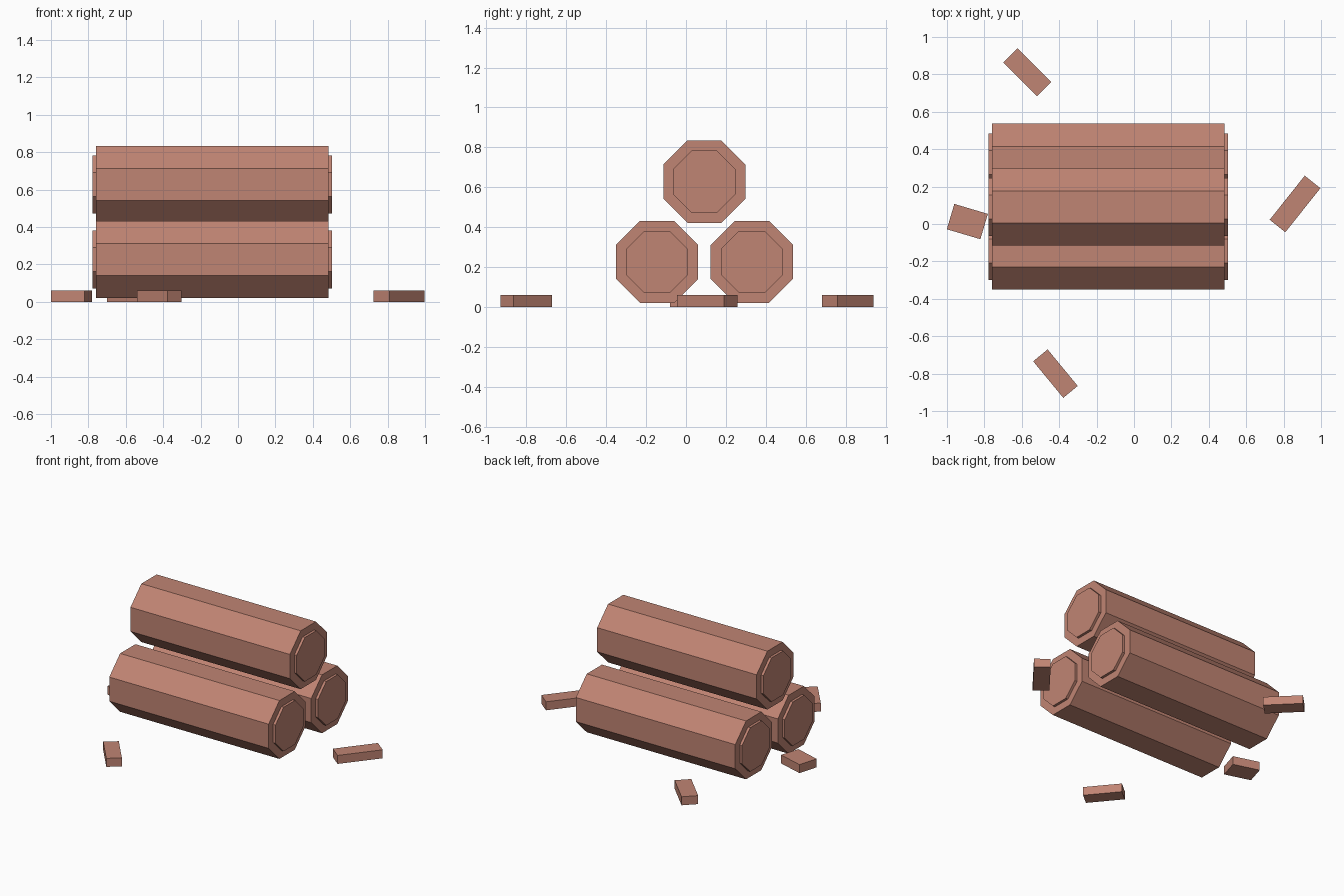
import bpy, bmesh
from math import radians, pi, cos
from mathutils import Matrix

default = bpy.data.objects.get("Cube")
if default:
    bpy.data.objects.remove(default, do_unlink=True)

# Single clay-brown wood colour
wood = bpy.data.materials.new("reddish_wood")
wood.use_nodes = True
color = (0.53, 0.232, 0.172, 1)
wood.diffuse_color = color
shader = next(n for n in wood.node_tree.nodes if n.type == 'BSDF_PRINCIPLED')
shader.inputs["Base Color"].default_value = color
shader.inputs["Roughness"].default_value = 0.9


def add_object(name, bm, location, turn=0):
    mesh = bpy.data.meshes.new(name)
    bm.normal_update()
    bm.to_mesh(mesh)
    bm.free()
    mesh.materials.append(wood)
    obj = bpy.data.objects.new(name, mesh)
    obj.location = location
    obj.rotation_euler.z = radians(turn)
    bpy.context.collection.objects.link(obj)


def add_log(name, y, z):
    """Octagonal log along x with a raised disc on each end."""
    bm = bmesh.new()
    radius = 0.206 / cos(pi / 8)
    turn = Matrix.Rotation(pi / 2, 4, 'Y') @ Matrix.Rotation(pi / 8, 4, 'Z')
    bmesh.ops.create_cone(bm, cap_ends=True, segments=8, radius1=radius,
                          radius2=radius, depth=1.245, matrix=turn)
    bm.normal_update()
    caps = [f for f in bm.faces if len(f.verts) == 8]
    bmesh.ops.inset_region(bm, faces=caps, thickness=0.055)
    bm.normal_update()
    bmesh.ops.inset_region(bm, faces=caps, thickness=0, depth=0.018)
    add_object(name, bm, (-0.1375, y, z))


def add_chip(name, x, y, length, width, turn):
    """Flat wood offcut lying on the ground."""
    bm = bmesh.new()
    bmesh.ops.create_cube(bm, size=1)
    bmesh.ops.scale(bm, vec=(length, width, 0.06), verts=bm.verts)
    add_object(name, bm, (x, y, 0.03), turn)


# Stack of three logs
add_log("log_front", -0.145, 0.226)
add_log("log_back", 0.33, 0.226)
add_log("log_top", 0.092, 0.628)

# Scattered offcuts
add_chip("chip_front", -0.42, -0.80, 0.253, 0.10, -50.5)
add_chip("chip_back", -0.571, 0.811, 0.255, 0.108, -45)
add_chip("chip_left", 0.861, 0.107, 0.301, 0.107, 51.5)
add_chip("chip_right", -0.891, 0.013, 0.187, 0.141, -16.5)
